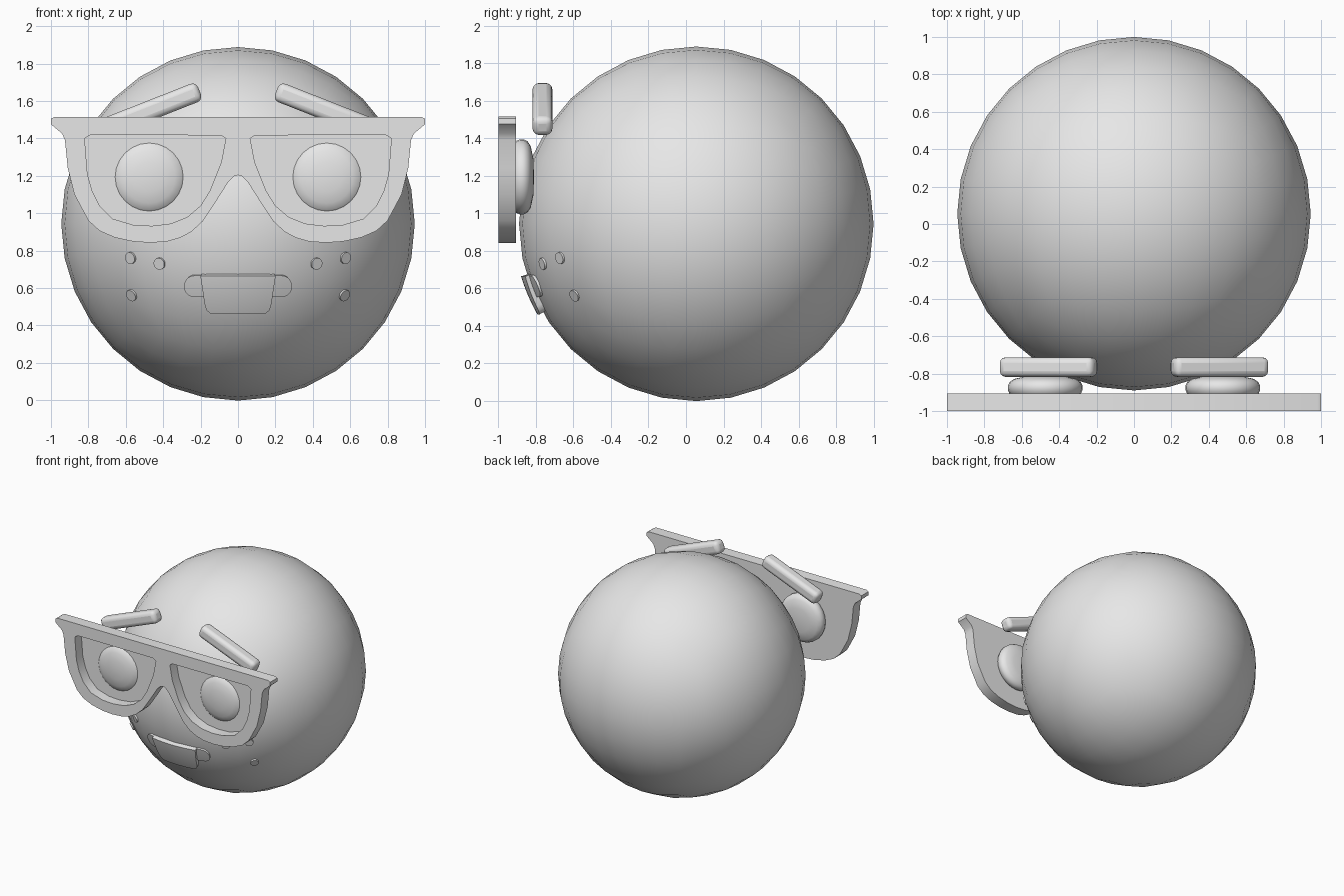
import bpy, bmesh, math
from mathutils import Vector

cube = bpy.data.objects.get("Cube")
if cube:
    bpy.data.objects.remove(cube, do_unlink=True)

grey = bpy.data.materials.new("light grey")
grey.use_nodes = True
grey.diffuse_color = (0.8, 0.8, 0.8, 1)
grey.node_tree.nodes["Principled BSDF"].inputs["Base Color"].default_value = (0.8, 0.8, 0.8, 1)

CENTRE = Vector((0, 0.055, 0.943))
RADIUS = 0.945


def finish(obj, angle=35):
    """Give the part its colour and smooth shading."""
    obj.data.materials.append(grey)
    bpy.ops.object.select_all(action="DESELECT")
    obj.select_set(True)
    bpy.context.view_layer.objects.active = obj
    bpy.ops.object.shade_smooth_by_angle(angle=math.radians(angle))
    return obj


def from_bmesh(name, bm, angle=35):
    bmesh.ops.recalc_face_normals(bm, faces=bm.faces)
    mesh = bpy.data.meshes.new(name)
    bm.to_mesh(mesh)
    bm.free()
    obj = bpy.data.objects.new(name, mesh)
    bpy.context.collection.objects.link(obj)
    return finish(obj, angle)


def on_ball(x, z, lift):
    """Point on the front of the ball, raised along its normal."""
    dz = z - CENTRE.z
    n = Vector((x, -math.sqrt(RADIUS ** 2 - x * x - dz * dz), dz)).normalized()
    return CENTRE + n * (RADIUS + lift)


def flat_plate(name, loops, y_front, y_back):
    """Upright plate from closed outlines; inner outlines become holes."""
    curve = bpy.data.curves.new(name + "_outline", "CURVE")
    curve.dimensions = "2D"
    curve.fill_mode = "BOTH"
    curve.extrude = (y_back - y_front) / 2
    for loop in loops:
        spline = curve.splines.new("POLY")
        spline.points.add(len(loop) - 1)
        for point, (x, z) in zip(spline.points, loop):
            point.co = (x, z, 0, 1)
        spline.use_cyclic_u = True
    temp = bpy.data.objects.new(name + "_outline", curve)
    bpy.context.collection.objects.link(temp)
    graph = bpy.context.evaluated_depsgraph_get()
    mesh = bpy.data.meshes.new_from_object(temp.evaluated_get(graph))
    bpy.data.objects.remove(temp, do_unlink=True)
    obj = bpy.data.objects.new(name, mesh)
    bpy.context.collection.objects.link(obj)
    obj.rotation_euler.x = math.pi / 2
    obj.location.y = (y_front + y_back) / 2
    return finish(obj, 30)


def ball_patch(name, z_low, z_high, half_width, lift, depth):
    """Slab that follows the ball, with its width set row by row."""
    rows, cols = 10, 12
    bm = bmesh.new()
    grid = []
    for r in range(rows + 1):
        v = -math.cos(math.pi * r / rows)
        z = (z_low + z_high) / 2 + v * (z_high - z_low) / 2
        w = half_width(v)
        grid.append([[bm.verts.new(on_ball(w * (2 * c / cols - 1), z, h))
                      for c in range(cols + 1)] for h in (lift, lift - depth)])
    for low, high in zip(grid, grid[1:]):
        for side in (0, 1):
            for c in range(cols):
                bm.faces.new((low[side][c], low[side][c + 1], high[side][c + 1], high[side][c]))
        for c in (0, cols):
            bm.faces.new((low[0][c], high[0][c], high[1][c], low[1][c]))
    for row in (grid[0], grid[-1]):
        for c in range(cols):
            bm.faces.new((row[0][c], row[0][c + 1], row[1][c + 1], row[1][c]))
    return from_bmesh(name, bm)


def mirrored(loop):
    return [(-x, z) for x, z in reversed(loop)]


# Head: a cube rounded into a ball
bm = bmesh.new()
bmesh.ops.create_cube(bm, size=2)
bmesh.ops.subdivide_edges(bm, edges=bm.edges[:], cuts=7, use_grid_fill=True)
for vert in bm.verts:
    even = Vector([math.tan(c * math.pi / 4) for c in vert.co])
    vert.co = CENTRE + even.normalized() * RADIUS
from_bmesh("head", bm, 60)

# Glasses: frame with two openings, and a lens at the back of each
half_frame = [(0.98, 1.515), (1.0, 1.505), (1.0, 1.475), (0.94, 1.425), (0.925, 1.39),
              (0.91, 1.24), (0.875, 1.1), (0.8, 0.96), (0.74, 0.905), (0.66, 0.87),
              (0.56, 0.848), (0.47, 0.842), (0.38, 0.848), (0.31, 0.868), (0.25, 0.9),
              (0.19, 0.955), (0.12, 1.06), (0.05, 1.17), (0.02, 1.198)]
lens = [(0.065, 1.4), (0.09, 1.416), (0.79, 1.418), (0.82, 1.4), (0.805, 1.21),
        (0.78, 1.12), (0.74, 1.04), (0.67, 0.97), (0.56, 0.937), (0.46, 0.932),
        (0.36, 0.944), (0.27, 0.98), (0.2, 1.04), (0.15, 1.12), (0.09, 1.27)]
outline = half_frame + [(0, 1.203)] + mirrored(half_frame)
flat_plate("glasses_frame", [outline, lens, mirrored(lens)], -1.0, -0.905)
for side, loop in (("left", lens), ("right", mirrored(lens))):
    flat_plate(side + "_lens", [loop], -0.915, -0.905)

# Eyes: rounded buttons passing through the lenses (radius, y)
eye_profile = [(0, -0.955), (0.08, -0.95), (0.14, -0.938), (0.175, -0.922), (0.192, -0.905),
               (0.2, -0.885), (0.2, -0.865), (0.19, -0.845), (0.165, -0.828), (0.1, -0.814),
               (0, -0.81)]
for side, sign in (("left", 1), ("right", -1)):
    bm = bmesh.new()
    verts = [bm.verts.new((r, y, 0)) for r, y in eye_profile]
    edges = [bm.edges.new(pair) for pair in zip(verts, verts[1:])]
    bmesh.ops.spin(bm, geom=verts + edges, cent=(0, 0, 0), axis=(0, 1, 0),
                   angle=math.tau, steps=24)
    bmesh.ops.remove_doubles(bm, verts=bm.verts[:], dist=0.0005)
    bmesh.ops.translate(bm, verts=bm.verts[:], vec=(sign * 0.475, 0, 1.193))
    from_bmesh(side + "_eye", bm, 60)

    # Eyebrow: rounded bar sloping down to the outside
    bpy.ops.mesh.primitive_cube_add(size=1, location=(sign * 0.457, -0.765, 1.555),
                                    rotation=(0, sign * math.radians(21.5), 0))
    brow = bpy.context.object
    brow.name = side + "_eyebrow"
    brow.scale = (0.54, 0.105, 0.105)
    bpy.ops.object.transform_apply(location=False, rotation=False, scale=True)
    bevel = brow.modifiers.new("rounding", "BEVEL")
    bevel.width = 0.032
    bevel.segments = 3
    finish(brow, 50)

    # Freckles: thin discs lying on the cheek
    for i, (x, z) in enumerate([(0.42, 0.73), (0.575, 0.76), (0.57, 0.56)]):
        spot = on_ball(sign * x, z, 0)
        bpy.ops.mesh.primitive_cylinder_add(vertices=16, radius=0.032, depth=0.012, location=spot)
        freckle = bpy.context.object
        freckle.name = f"{side}_freckle_{i + 1}"
        freckle.rotation_euler = (spot - CENTRE).to_track_quat("Z", "Y").to_euler()
        finish(freckle)

# Mouth with rounded ends, and the big front tooth hanging over it
ball_patch("mouth", 0.555, 0.668,
           lambda v: 0.232 + 0.055 * math.sqrt(max(0, 1 - v * v)), 0.008, 0.04)
ball_patch("tooth", 0.475, 0.672,
           lambda v: 0.18 + 0.015 * v - 0.03 * max(0, -v) ** 8, 0.03, 0.06)
